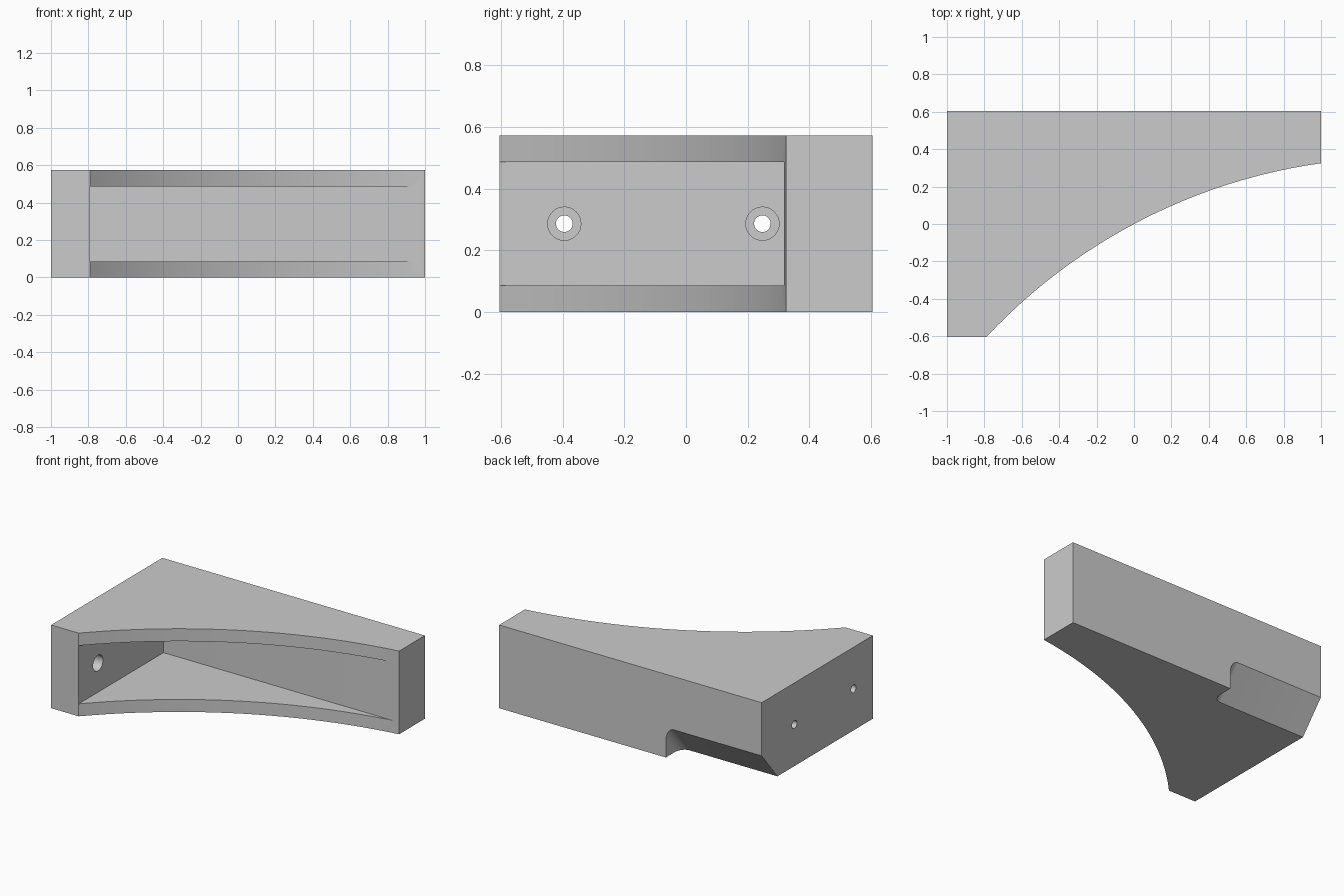
import bpy
import bmesh
from math import atan2, cos, sin, pi, radians, hypot
from mathutils import Vector

cube = bpy.data.objects.get("Cube")
if cube:
    bpy.data.objects.remove(cube, do_unlink=True)

HEIGHT, BACK, END = 0.573, 0.605, 1.0
LIP = 0.086                 # thickness of the top and bottom plates
WALL_X, WALL_Y = -0.79, 0.318   # inner faces of the end and back walls

grey = bpy.data.materials.new("plain grey")
grey.use_nodes = True
COLOUR = (0.6, 0.6, 0.6, 1)
grey.diffuse_color = COLOUR
grey.node_tree.nodes["Principled BSDF"].inputs["Base Color"].default_value = COLOUR


def prism(name, points, sweep):
    """Sweep a closed outline of 3D points along a vector."""
    bm = bmesh.new()
    face = bm.faces.new([bm.verts.new(p) for p in points])
    swept = bmesh.ops.extrude_face_region(bm, geom=[face])["geom"]
    bmesh.ops.translate(bm, vec=sweep,
                        verts=[v for v in swept if isinstance(v, bmesh.types.BMVert)])
    bmesh.ops.recalc_face_normals(bm, faces=bm.faces)
    mesh = bpy.data.meshes.new(name)
    bm.to_mesh(mesh)
    bm.free()
    mesh.materials.append(grey)
    obj = bpy.data.objects.new(name, mesh)
    bpy.context.collection.objects.link(obj)
    return obj


def disc(x, y, z, radius, sides=32):
    return [(x, y + radius * cos(2 * pi * i / sides), z + radius * sin(2 * pi * i / sides))
            for i in range(sides)]


def cut(target, cutter):
    cutter.hide_render = True
    mod = target.modifiers.new("cut", 'BOOLEAN')
    mod.operation, mod.solver, mod.object = 'DIFFERENCE', 'EXACT', cutter
    bpy.context.view_layer.objects.active = target
    bpy.ops.object.modifier_apply(modifier=mod.name)
    bpy.data.objects.remove(cutter, do_unlink=True)


# Body: straight back and ends, with a concave arc along the front
cx, cy = 1.4225, -2.676
radius = hypot(cx, cy)
start = atan2(-BACK - cy, WALL_X - cx)
stop = atan2(0.325 - cy, END - cx)
STEPS = 24
arc = [(cx + radius * cos(start + (stop - start) * i / STEPS),
        cy + radius * sin(start + (stop - start) * i / STEPS), 0) for i in range(STEPS + 1)]
arc[0], arc[-1] = (WALL_X, -BACK, 0), (END, 0.325, 0)
outline = [(-END, BACK, 0), (-END, -BACK, 0)] + arc + [(END, BACK, 0)]
bracket = prism("bracket_body", outline, (0, 0, HEIGHT))

# Pocket between the two plates, open at the front
pocket = [(WALL_X, -1, LIP), (1.2, -1, LIP), (1.2, WALL_Y, LIP), (WALL_X, WALL_Y, LIP)]
cut(bracket, prism("pocket_cutter", pocket, (0, 0, HEIGHT - 2 * LIP)))

# Counterbored screw holes through the end wall
for y in (-0.395, 0.248):
    cut(bracket, prism("hole_cutter", disc(-1.1, y, HEIGHT / 2, 0.027), (0.4, 0, 0)))
    cut(bracket, prism("counterbore_cutter", disc(WALL_X - 0.1, y, HEIGHT / 2, 0.054),
                       (0.15, 0, 0)))

# Bevelled relief on the lower back edge, with a rounded inner end
low = Vector((0, BACK - 0.172, 0))
along = Vector((0, 0.172, 0.207))
out = Vector((0, along.z, -along.y)).normalized()
R, RELIEF_END = 0.06, -0.27
profile = [(-1.1, 0)]
for i in range(9):
    a = -pi / 2 + i * pi / 16
    profile.append((RELIEF_END - R + R * cos(a), R + R * sin(a)))
profile += [(RELIEF_END, 0.4), (-1.1, 0.4)]
points = [low - along + Vector((x, 0, 0)) + out * depth for x, depth in profile]
cut(bracket, prism("relief_cutter", points, along * 3))

# Smooth the curved faces, keep the corners crisp
bpy.ops.object.select_all(action='DESELECT')
bracket.select_set(True)
bpy.context.view_layer.objects.active = bracket
bpy.ops.object.shade_smooth_by_angle(angle=radians(30))
